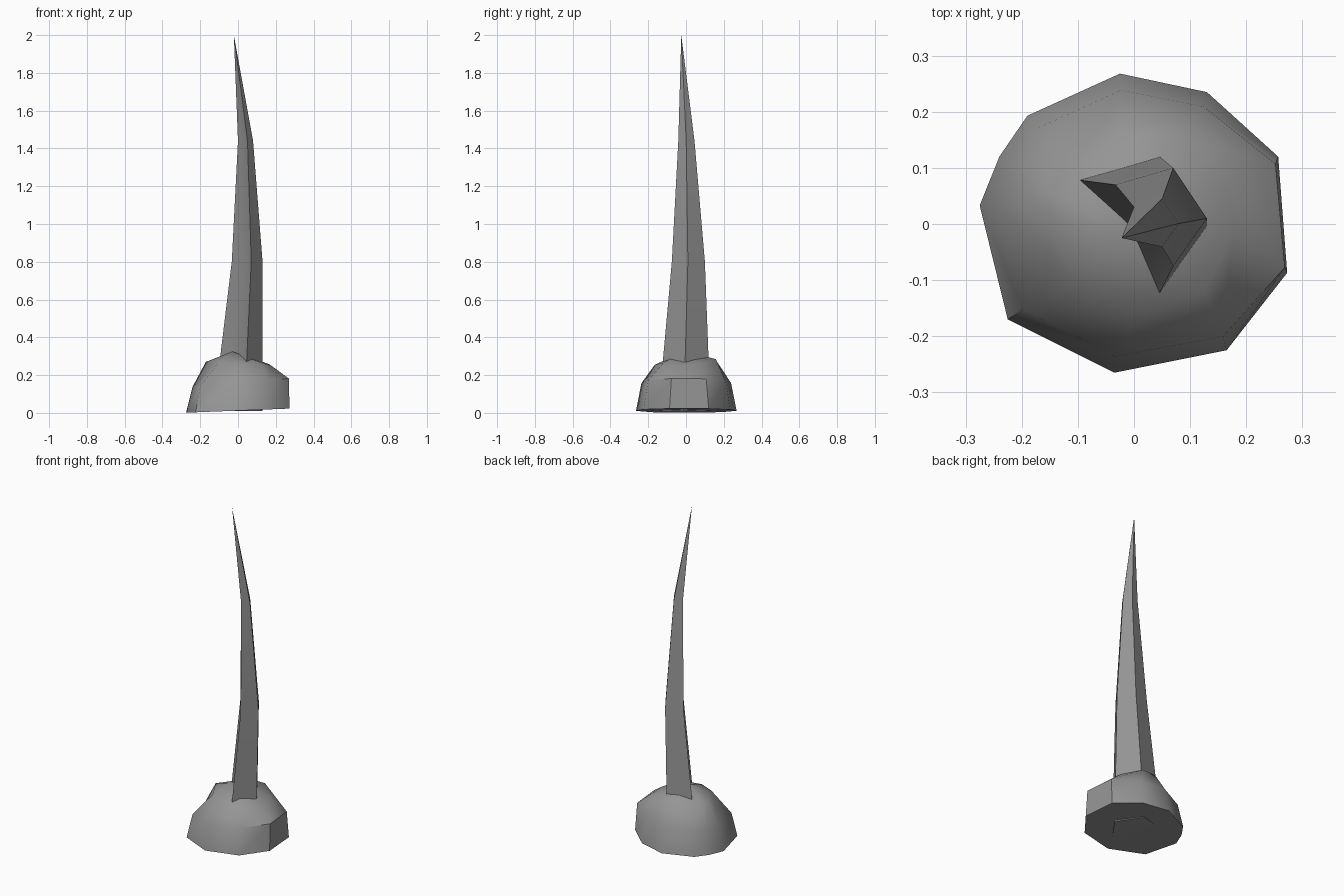
import bpy
import bmesh
from mathutils import Vector

cube = bpy.data.objects.get("Cube")
if cube:
    bpy.data.objects.remove(cube, do_unlink=True)

# One stone grey for everything
stone = bpy.data.materials.new("stone_grey")
stone.use_nodes = True
grey = (0.3, 0.3, 0.3, 1.0)
stone.diffuse_color = grey
stone.node_tree.nodes["Principled BSDF"].inputs["Base Color"].default_value = grey


def loft(name, rings, start=None, end=None, angle=0.7):
    """Skin a stack of rings; close each end with a point or a flat cap."""
    bm = bmesh.new()
    loops = [[bm.verts.new(p) for p in ring] for ring in rings]
    count = len(loops[0])
    for low, high in zip(loops, loops[1:]):
        for i in range(count):
            j = (i + 1) % count
            bm.faces.new((low[i], low[j], high[j], high[i]))
    for loop, point in ((loops[0], start), (loops[-1], end)):
        if point is None:
            bm.faces.new(loop)
        else:
            apex = bm.verts.new(point)
            for i in range(count):
                bm.faces.new((loop[i], loop[(i + 1) % count], apex))
    bmesh.ops.recalc_face_normals(bm, faces=bm.faces)
    mesh = bpy.data.meshes.new(name)
    bm.to_mesh(mesh)
    bm.free()
    mesh.materials.append(stone)
    obj = bpy.data.objects.new(name, mesh)
    bpy.context.collection.objects.link(obj)
    bpy.ops.object.select_all(action='DESELECT')
    obj.select_set(True)
    bpy.context.view_layer.objects.active = obj
    bpy.ops.object.shade_smooth_by_angle(angle=angle)
    return obj


# Rock base: irregular foot, shoulder and rim, with a low dome on top
foot = [(-.225, -.17), (-.035, -.265), (.165, -.225), (.273, -.087), (.257, .12),
        (.13, .235), (-.025, .268), (-.19, .193), (-.24, .12), (-.275, .033)]
rim = [(-.1, -.1, .27), (.01, -.165, .255), (.125, -.12, .265), (.177, -.02, .25),
       (.16, .075, .26), (.07, .158, .285), (-.02, .155, .285), (-.11, .09, .275),
       (-.145, .06, .27), (-.17, .03, .27)]
bottom = [Vector((x, y, .012 + .04 * x)) for x, y in foot]
shoulder = [Vector((x * (.93 + .2 * x), y * .89, .16 + .08 * x)) for x, y in foot]
loft("rock_base", [bottom, shoulder, rim], end=(-.03, -.01, .325))

# Spike: a grooved section that shrinks and drifts as it climbs to a bent tip
section = [(-.033, .07), (.07, .1), (.13, .01), (.07, -.075), (.03, .01)]
levels = [(.01, 1.58, -.077, -.028), (.8, 1, 0, 0), (1.44, .49, .016, -.004)]
rings = [[(x * size + dx, y * size + dy, z) for x, y in section]
         for z, size, dx, dy in levels]
loft("spike", rings, end=(-.022, -.025, 2.0), angle=1.1)
